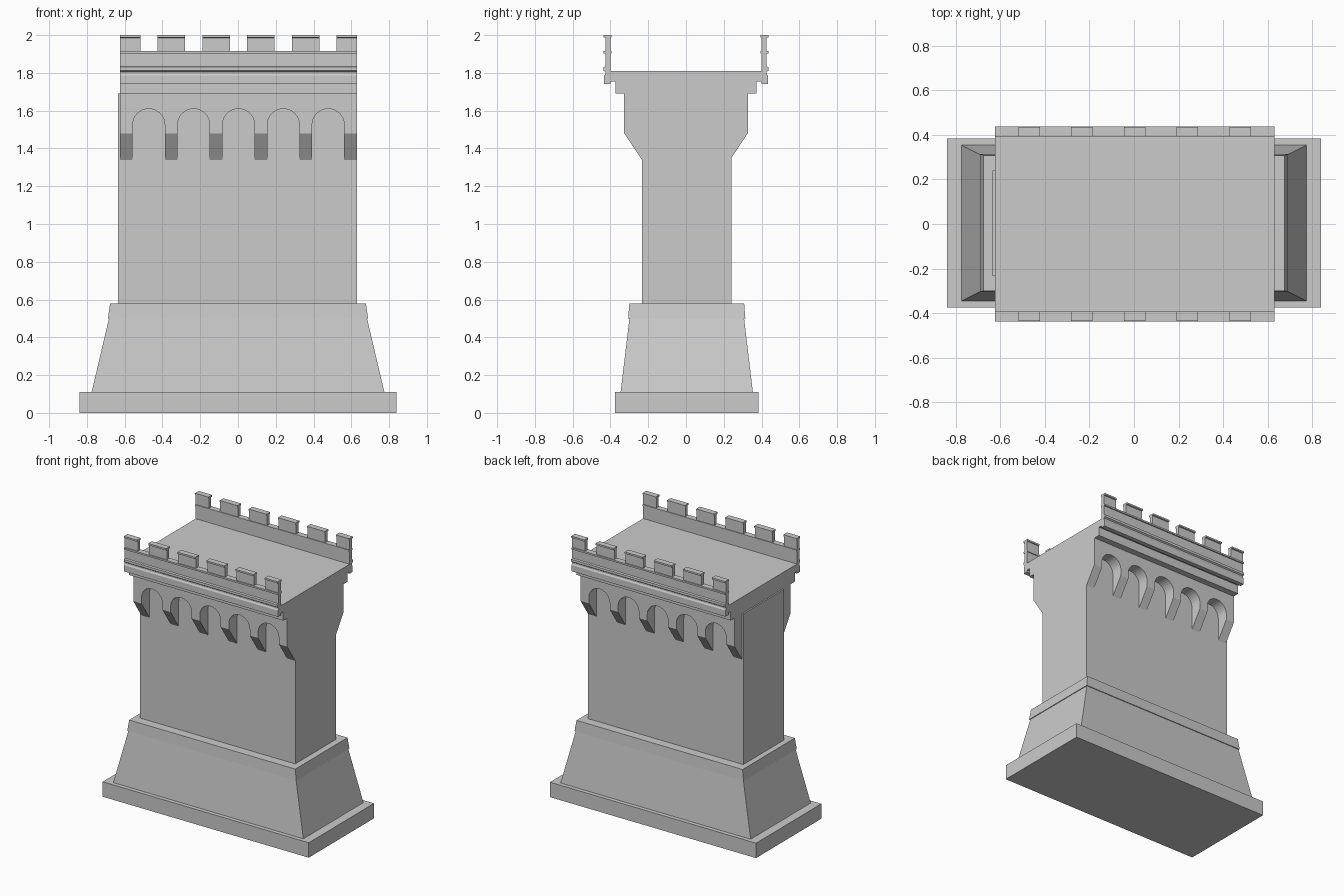
import bpy, bmesh, math

if "Cube" in bpy.data.objects:
    bpy.data.objects.remove(bpy.data.objects["Cube"])

Y_OFF = 0.004            # plinth and shaft sit slightly behind centre
X0, X1 = -0.625, 0.63    # extents of the upper works
CX, PITCH = 0.0025, 0.237


def finish(name, bm):
    bmesh.ops.recalc_face_normals(bm, faces=bm.faces)
    me = bpy.data.meshes.new(name)
    bm.to_mesh(me)
    bm.free()
    ob = bpy.data.objects.new(name, me)
    bpy.context.collection.objects.link(ob)
    return ob


def loft(name, a, b):
    """Solid between two matching closed outlines."""
    bm = bmesh.new()
    va, vb = [bm.verts.new(p) for p in a], [bm.verts.new(p) for p in b]
    n = len(va)
    for i in range(n):
        j = (i + 1) % n
        bm.faces.new((va[i], va[j], vb[j], vb[i]))
    bm.faces.new(va[::-1])
    bm.faces.new(vb)
    return finish(name, bm)


def rect(x0, x1, y0, y1, z):
    return [(x0, y0, z), (x1, y0, z), (x1, y1, z), (x0, y1, z)]


def box(name, x0, x1, y0, y1, z0, z1):
    return loft(name, rect(x0, x1, y0, y1, z0), rect(x0, x1, y0, y1, z1))


def taper(name, hx0, hy0, z0, hx1, hy1, z1):
    return loft(name, rect(-hx0, hx0, Y_OFF - hy0, Y_OFF + hy0, z0),
                rect(-hx1, hx1, Y_OFF - hy1, Y_OFF + hy1, z1))


# Plinth, battered base, base band
taper("plinth", 0.84, 0.38, 0, 0.84, 0.38, 0.11)
taper("battered_base", 0.775, 0.35, 0.11, 0.682, 0.303, 0.505)
taper("base_band", 0.689, 0.31, 0.5, 0.677, 0.304, 0.58)

# Shaft and roof slabs
box("shaft", -0.636, 0.63, Y_OFF - 0.237, Y_OFF + 0.237, 0.58, 1.69)
box("cornice", X0, X1, -0.374, 0.374, 1.69, 1.76)
box("roof_deck", X0, X1, -0.4, 0.4, 1.755, 1.81)


# Arcade outline: arches between piers, pier feet at height zb
def arcade(y, zb):
    pts = [(X1, y, zb), (X1, y, 1.69), (X0, y, 1.69), (X0, y, zb)]
    r, spring = 0.085, 1.525
    for i in range(-2, 3):
        c = CX + i * 0.2375
        pts.append((c - r, y, zb))
        for k in range(17):
            t = math.pi * (1 - k / 16)
            pts.append((c + r * math.cos(t), y, spring + r * math.sin(t)))
        pts.append((c + r, y, zb))
    return pts


for side, s in (("front", -1), ("back", 1)):
    # Arched corbel table, feet sloping back to the shaft
    loft(side + "_corbel_arches", arcade(s * 0.23, 1.335), arcade(s * 0.327, 1.48))

    # Parapet wall with string mouldings and a lipped sill
    prof = [(0.4, 1.74), (0.433, 1.74), (0.433, 1.785), (0.427, 1.795),
            (0.427, 1.805), (0.437, 1.812), (0.437, 1.83), (0.427, 1.835),
            (0.427, 1.903), (0.436, 1.903), (0.436, 1.915), (0.394, 1.915),
            (0.394, 1.903), (0.4, 1.903)]
    loft(side + "_parapet", [(X0, s * y, z) for y, z in prof],
         [(X1, s * y, z) for y, z in prof])

    # Merlons with thin caps
    cuts = [X0] + [CX + i * PITCH + d for i in range(-2, 3) for d in (-0.046, 0.046)] + [X1]
    mprof = [(0.4, 1.91), (0.427, 1.91), (0.427, 1.986), (0.437, 1.988),
             (0.437, 2.0), (0.394, 2.0), (0.394, 1.988), (0.4, 1.986)]
    for i in range(6):
        a, b = cuts[2 * i], cuts[2 * i + 1]
        loft(f"{side}_merlon_{i + 1}", [(a, s * y, z) for y, z in mprof],
             [(b, s * y, z) for y, z in mprof])
